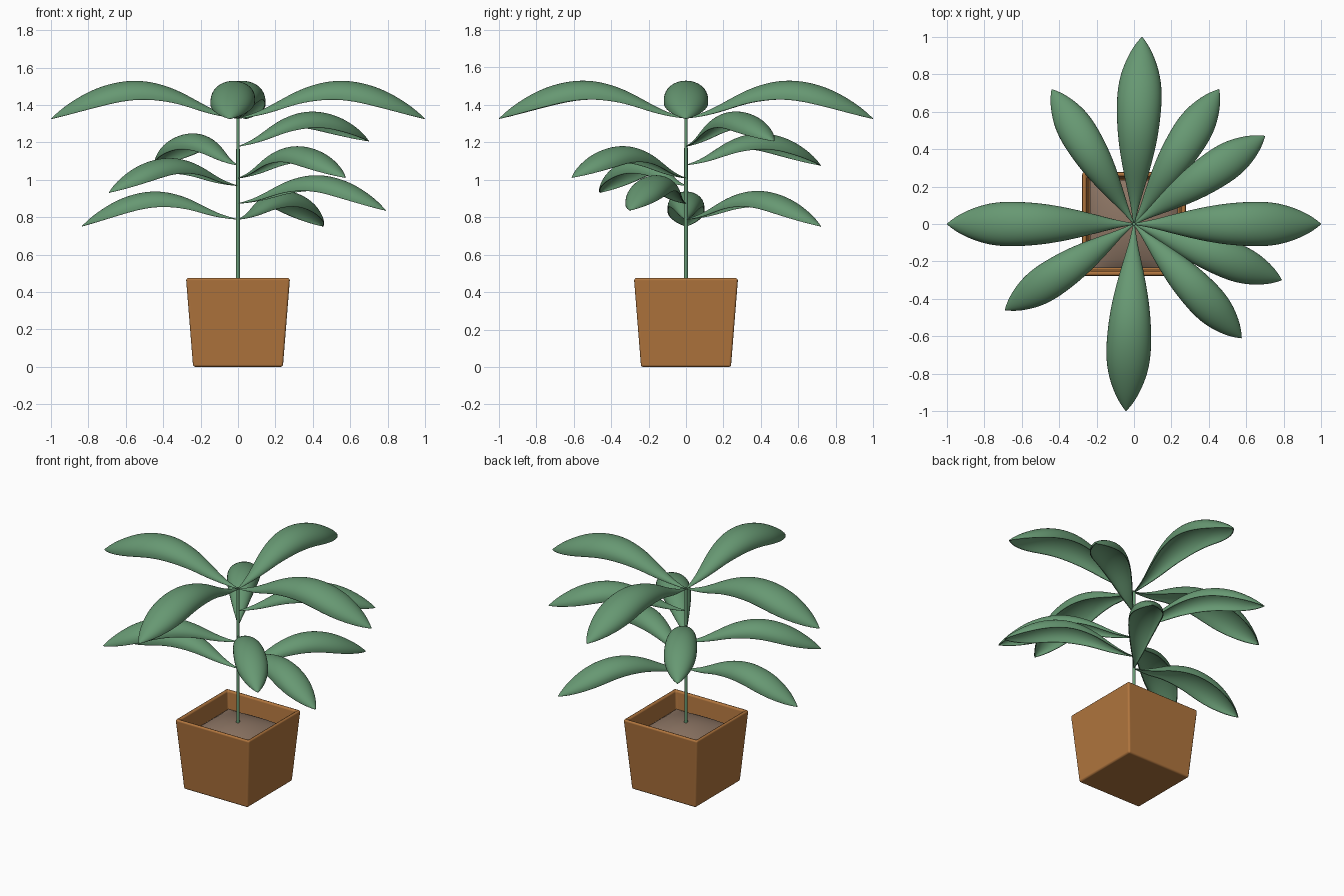
import bpy, bmesh, math
from mathutils import Vector

if "Cube" in bpy.data.objects:
    bpy.data.objects.remove(bpy.data.objects["Cube"], do_unlink=True)


def material(name, rgb):
    m = bpy.data.materials.new(name)
    m.use_nodes = True
    color = (*rgb, 1)
    m.diffuse_color = color
    m.node_tree.nodes["Principled BSDF"].inputs["Base Color"].default_value = color
    return m


GREEN = material("leaf green", (0.135, 0.315, 0.17))
CLAY = material("terracotta", (0.44, 0.18, 0.048))
SOIL = material("soil brown", (0.26, 0.175, 0.125))


def finish(bm, name, mat, smooth=True):
    mesh = bpy.data.meshes.new(name)
    bm.to_mesh(mesh)
    bm.free()
    mesh.materials.append(mat)
    for p in mesh.polygons:
        p.use_smooth = smooth
    ob = bpy.data.objects.new(name, mesh)
    bpy.context.collection.objects.link(ob)
    return ob


# Leaf stations along a unit length: distance, midrib height, half width
STATIONS = [
    (0, 0, 0.004), (0.1, 0.03, 0.022), (0.2, 0.082, 0.05), (0.3, 0.14, 0.075),
    (0.4, 0.18, 0.097), (0.5, 0.202, 0.112), (0.6, 0.202, 0.12), (0.7, 0.182, 0.122),
    (0.8, 0.144, 0.108), (0.9, 0.083, 0.07), (0.96, 0.036, 0.035), (1, -0.003, 0.002),
]
COLUMNS = 10
CURL = math.radians(100)


def leaf(name, tip_x, tip_y, base_z, lift=0):
    """Arched leaf with a domed section, running from the stem to its tip."""
    length = math.hypot(tip_x, tip_y)
    along = Vector((tip_x, tip_y, 0)) / length
    across = Vector((-along.y, along.x, 0))
    bm = bmesh.new()
    rows = []
    for s, h, w in STATIONS:
        row = []
        for j in range(COLUMNS + 1):
            t = CURL * (2 * j / COLUMNS - 1)
            p = length * (along * s + across * w * math.sin(t))
            p.z = base_z + lift * s + length * (h - 0.77 * w * (1 - math.cos(t)))
            row.append(bm.verts.new(p))
        rows.append(row)
    for a, b in zip(rows, rows[1:]):
        for j in range(COLUMNS):
            bm.faces.new((a[j], b[j], b[j + 1], a[j + 1]))
    ob = finish(bm, name, GREEN)
    sub = ob.modifiers.new("smooth surface", "SUBSURF")
    sub.levels = sub.render_levels = 2
    shell = ob.modifiers.new("thickness", "SOLIDIFY")
    shell.thickness = 0.005
    shell.offset = -1


# Crown of four large leaves
leaf("crown_leaf_left", 1, 0, 1.33)
leaf("crown_leaf_right", -1, 0, 1.33)
leaf("crown_leaf_back", 0.043, 1, 1.33)
leaf("crown_leaf_front", -0.043, -1, 1.33)

# Smaller leaves stepping down the stem
leaf("upper_leaf_back_left", 0.70, 0.47, 1.18, 0.03)
leaf("upper_leaf_back_right", -0.44, 0.72, 1.08)
leaf("middle_leaf_front_left", 0.575, -0.61, 1.01, 0.005)
leaf("middle_leaf_front_right", -0.69, -0.46, 0.97, -0.035)
leaf("lower_leaf_front_left", 0.79, -0.30, 0.875, -0.035)
leaf("lower_leaf_back_left", 0.455, 0.72, 0.79, -0.035)
leaf("lower_leaf_right", -0.835, 0, 0.79, -0.035)

# Stem
bm = bmesh.new()
bmesh.ops.create_cone(bm, cap_ends=True, segments=16, radius1=0.011, radius2=0.009, depth=0.95)
bmesh.ops.translate(bm, verts=bm.verts, vec=(0, 0, 0.86))
stem = finish(bm, "stem", GREEN)

# Tapered square pot with a hollow top
HEIGHT, TOP, BOTTOM = 0.475, 0.278, 0.24
bm = bmesh.new()
bmesh.ops.create_cube(bm, size=2)
for v in bm.verts:
    half = TOP if v.co.z > 0 else BOTTOM
    v.co = (v.co.x * half, v.co.y * half, HEIGHT if v.co.z > 0 else 0)
top = max(bm.faces, key=lambda f: f.calc_center_median().z)
bmesh.ops.inset_region(bm, faces=[top], thickness=0.035)
hole = bmesh.ops.extrude_face_region(bm, geom=[top])
floor = [v for v in hole["geom"] if isinstance(v, bmesh.types.BMVert)]
for v in floor:
    v.co = (v.co.x * 0.95, v.co.y * 0.95, 0.32)
if top.is_valid:
    bmesh.ops.delete(bm, geom=[top], context="FACES_ONLY")
bmesh.ops.recalc_face_normals(bm, faces=bm.faces)
pot = finish(bm, "pot", CLAY)
bevel = pot.modifiers.new("soft edges", "BEVEL")
bevel.width = 0.014
bevel.segments = 3
bevel.harden_normals = True

# Mounded soil reaching the inner walls
bm = bmesh.new()
bmesh.ops.create_grid(bm, x_segments=20, y_segments=20, size=0.236)
for v in bm.verts:
    u, w = v.co.x / 0.236, v.co.y / 0.236
    v.co.z = 0.36 + 0.065 * math.cos(u * math.pi / 2) ** 0.7 * math.cos(w * math.pi / 2) ** 0.7 \
        if max(abs(u), abs(w)) < 0.999 else 0.36
finish(bm, "soil", SOIL)

# Keep the stem's end edges crisp
bpy.ops.object.select_all(action="DESELECT")
stem.select_set(True)
bpy.context.view_layer.objects.active = stem
bpy.ops.object.shade_smooth_by_angle()
